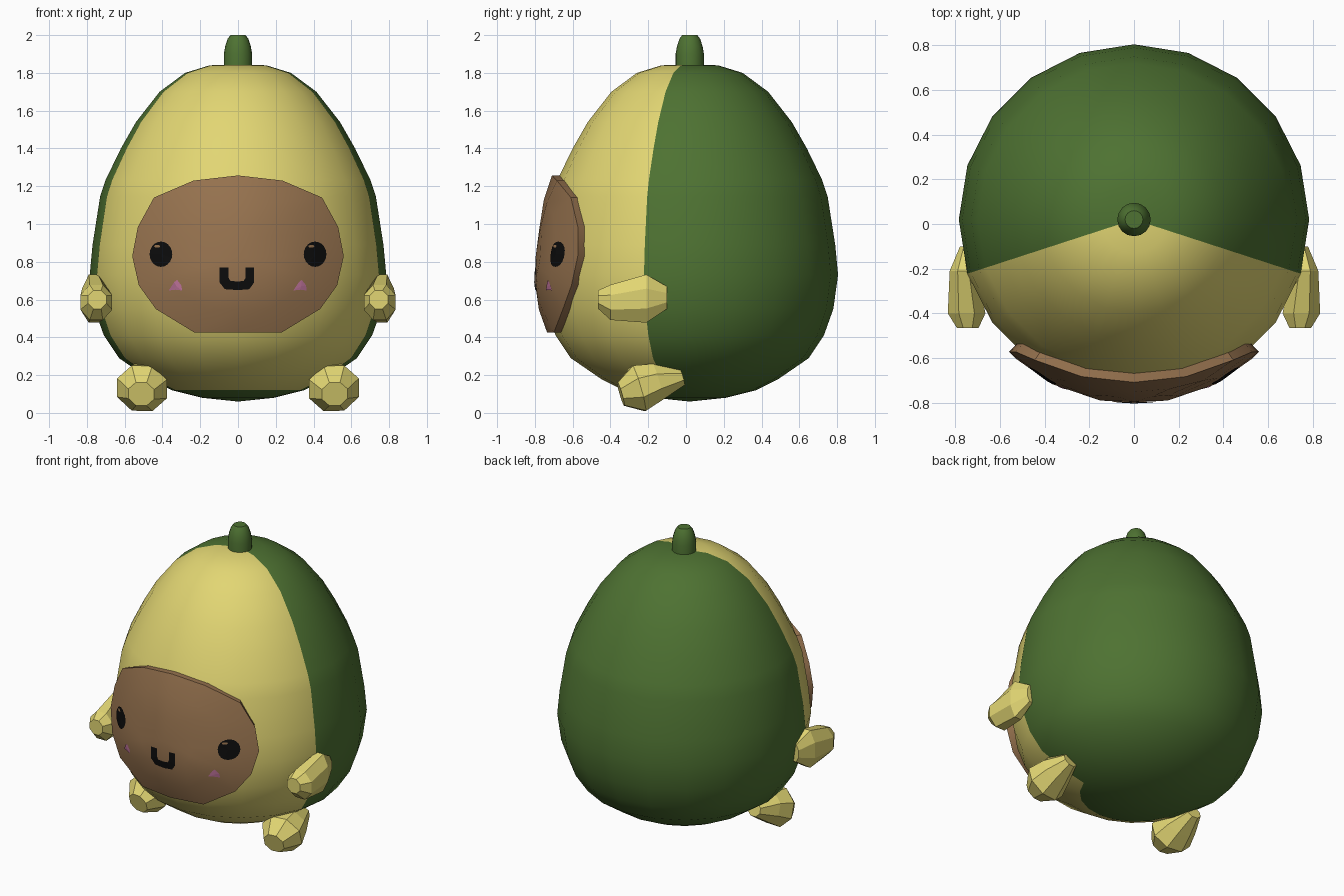
import bpy, bmesh, math
from mathutils import Vector
from mathutils.bvhtree import BVHTree

if "Cube" in bpy.data.objects:
    bpy.data.objects.remove(bpy.data.objects["Cube"])

AXIS_Y = 0.02


def material(name, rgb):
    m = bpy.data.materials.new(name)
    lin = [((c / 255 + 0.055) / 1.055) ** 2.4 if c > 10 else c / 255 / 12.92 for c in rgb]
    m.diffuse_color = (*lin, 1)
    m.use_nodes = True
    m.node_tree.nodes["Principled BSDF"].inputs["Base Color"].default_value = m.diffuse_color
    return m


green = material("skin green", (78, 114, 50))
yellow = material("flesh yellow", (226, 214, 115))
brown = material("stone brown", (151, 115, 79))
black = material("feature black", (12, 12, 12))
pink = material("blush pink", (192, 116, 156))


def finish(name, bm, mats, smooth=None, closed=True):
    if closed:
        bmesh.ops.recalc_face_normals(bm, faces=bm.faces)
    me = bpy.data.meshes.new(name)
    bm.to_mesh(me)
    for m in mats:
        me.materials.append(m)
    if smooth:
        me.shade_smooth()
        me.set_sharp_from_angle(angle=math.radians(smooth))
    ob = bpy.data.objects.new(name, me)
    bpy.context.collection.objects.link(ob)
    return ob


def skin(bm, rings):
    """Bridge successive closed rings of coordinates; a one-point ring is a pole."""
    vr = [[bm.verts.new(p) for p in r] for r in rings]
    for a, b in zip(vr, vr[1:]):
        n = max(len(a), len(b))
        for i in range(n):
            j = (i + 1) % n
            if len(a) == 1:
                bm.faces.new((a[0], b[i], b[j]))
            elif len(b) == 1:
                bm.faces.new((a[i], b[0], a[j]))
            else:
                bm.faces.new((a[i], b[i], b[j], a[j]))
    return vr


def lathe(bm, profile, sides):
    rings = []
    for r, z in profile:
        n = sides if r > 0 else 1
        rings.append([(r * math.cos(2 * math.pi * i / sides),
                       AXIS_Y + r * math.sin(2 * math.pi * i / sides), z) for i in range(n)])
    skin(bm, rings)


# Body: egg with a yellow front wedge
BODY = [(0, 1.845), (.15, 1.84), (.28, 1.80), (.415, 1.70), (.54, 1.54), (.62, 1.40),
        (.70, 1.235), (.73, 1.145), (.77, .89), (.785, .73), (.76, .55), (.71, .41),
        (.63, .29), (.47, .18), (.35, .12), (.19, .08), (0, .06)]
bm = bmesh.new()
lathe(bm, BODY, 20)
for f in bm.faces:
    c = f.calc_center_median()
    angle = math.atan2(c.y - AXIS_Y, c.x)
    f.material_index = 1 if math.sin(angle) < -0.32 and c.z > .12 else 0
finish("body", bm, [green, yellow], 50)

# Stem
bm = bmesh.new()
lathe(bm, [(0, 1.82), (.075, 1.82), (.075, 1.90), (.068, 1.94), (.055, 1.98), (.04, 2.0), (0, 2.0)], 16)
finish("stem", bm, [green], 40)


# Face plate: curved slab lying just over the body
def plate_radius(z):
    for (r1, z1), (r0, z0) in zip(BODY, BODY[1:]):
        if z0 <= z <= z1:
            return r0 + (r1 - r0) * (z - z0) / (z1 - z0) + .04


half = [(.235, 1.23), (.445, 1.14), (.53, .985), (.56, .83), (.525, .675), (.435, .55), (.23, .425)]
outline = [(0, 1.257)] + half + [(0, .425)] + [(-x, z) for x, z in reversed(half)]


def plate_ring(s):
    ring = []
    for x, z in outline:
        x, z = x * s, .83 + (z - .83) * s
        ring.append((x, AXIS_Y - math.sqrt(plate_radius(z) ** 2 - x * x), z))
    return ring


rim = plate_ring(1)
back = [(x * .92, AXIS_Y + (y - AXIS_Y) * .92, z) for x, y, z in rim]
bm = bmesh.new()
vr = skin(bm, [plate_ring(0)[:1], plate_ring(.35), plate_ring(.7), rim, back,
               [(0, -.60, .83)]])
finish("face_plate", bm, [brown], 35)
plate_tree = BVHTree.FromBMesh(bm)


# Painted face details: thin sheets draped on the plate
def decal(name, points, faces, mat, lift=.005):
    bm = bmesh.new()
    vs = []
    for x, z in points:
        hit = plate_tree.ray_cast(Vector((x, -2, z)), Vector((0, 1, 0)))[0]
        vs.append(bm.verts.new((x, hit.y - lift, z)))
    for f in faces:
        face = bm.faces.new([vs[i] for i in f])
        face.normal_update()
        if face.normal.y > 0:
            face.normal_flip()
    finish(name, bm, [mat], closed=False)


def fan(name, ring, mat, lift=.005):
    n = len(ring)
    c = (sum(p[0] for p in ring) / n, sum(p[1] for p in ring) / n)
    decal(name, ring + [c], [(i, (i + 1) % n, n) for i in range(n)], mat, lift)


def oval(cx, cz, rx, rz, n=20):
    return [(cx + rx * math.cos(2 * math.pi * i / n), cz + rz * math.sin(2 * math.pi * i / n))
            for i in range(n)]


for side, label in ((-1, "left"), (1, "right")):
    fan(label + "_eye", oval(side * .408, .84, .06, .067), black)
    fan(label + "_eye_highlight", oval(side * .408 - .02, .882, .016, .008, 10), brown, .008)
    fan(label + "_blush", [(side * .33 + dx, .67 + dz) for dx, dz in
                           ((-.037, -.022), (.0, -.018), (.034, -.022), (.03, .005), (.008, .034), (-.008, .022))], pink)

outer = [(-.097, .77), (-.097, .69), (-.07, .655), (0, .65), (.06, .655), (.085, .69), (.085, .77)]
inner = [(-.05, .77), (-.05, .715), (-.04, .698), (0, .696), (.03, .698), (.04, .715), (.04, .77)]
decal("mouth", outer + inner, [(i, i + 1, i + 8, i + 7) for i in range(6)], black)


# Limbs: faceted barrels, mirrored left and right
def limb(name, sections, direction, sides=8):
    d = Vector(direction).normalized()
    u = Vector((1, 0, 0))
    u = (u - d * u.dot(d)).normalized()
    v = d.cross(u)
    for side, label in ((-1, "left"), (1, "right")):
        bm = bmesh.new()
        rings = []
        for c, ru, rv in sections:
            ring = []
            for i in range(sides):
                a = 2 * math.pi * (i + .5) / sides
                p = Vector(c) + (u * ru * math.cos(a) + v * rv * math.sin(a)) * 1.06
                ring.append((p.x * side, p.y, p.z))
            rings.append(ring)
        vr = skin(bm, rings)
        bm.faces.new(vr[0])
        bm.faces.new(vr[-1])
        finish(label + "_" + name, bm, [yellow])


limb("arm", [((.75, -.10, .61), .03, .06), ((.765, -.21, .605), .062, .13),
             ((.75, -.40, .585), .086, .095), ((.745, -.465, .60), .05, .05)], (0, -1, 0))
limb("foot", [((.50, -.02, .19), .05, .045), ((.505, -.15, .165), .105, .10),
              ((.508, -.25, .13), .135, .127), ((.512, -.345, .10), .07, .065)], (.03, -.31, -.09))
